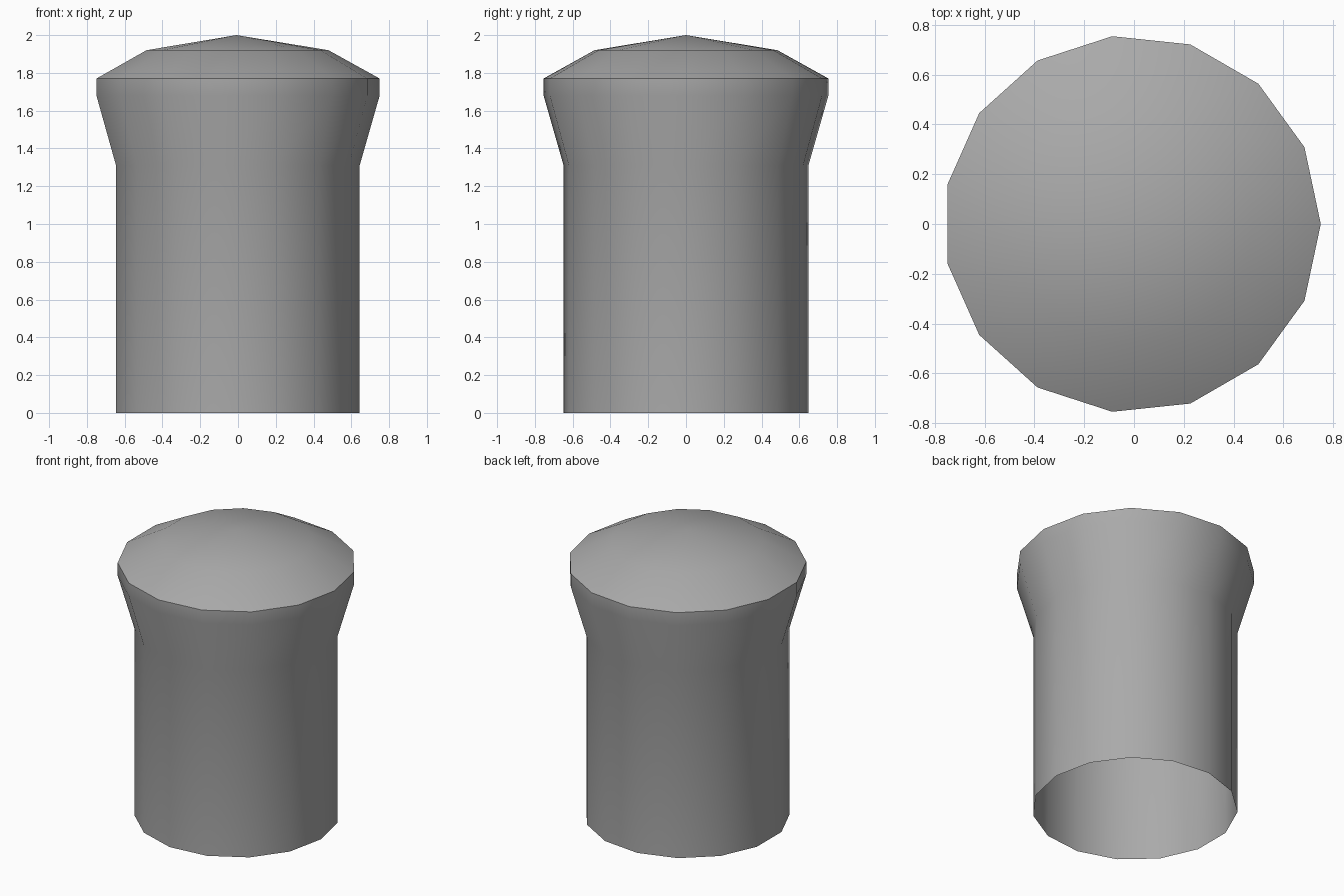
import bpy
import bmesh
from math import cos, sin, tau, radians

cube = bpy.data.objects.get("Cube")
if cube:
    bpy.data.objects.remove(cube, do_unlink=True)

SIDES = 15
SHIFT = -0.008  # centres the odd-sided ring on x

grey = bpy.data.materials.new("plain grey")
grey.use_nodes = True
colour = (0.4, 0.4, 0.4, 1)
grey.diffuse_color = colour
grey.node_tree.nodes["Principled BSDF"].inputs["Base Color"].default_value = colour

# Profile from open base to domed cap: (radius, height)
profile = [(0.652, 0), (0.652, 1.31), (0.758, 1.68), (0.758, 1.77), (0.487, 1.92)]

bm = bmesh.new()
rings = [[bm.verts.new((r * cos(tau * i / SIDES) + SHIFT, r * sin(tau * i / SIDES), z))
          for i in range(SIDES)] for r, z in profile]
tip = bm.verts.new((SHIFT, 0, 2))

# Walls, flared collar and lower dome
for low, high in zip(rings, rings[1:]):
    for i in range(SIDES):
        j = (i + 1) % SIDES
        bm.faces.new((low[i], low[j], high[j], high[i]))

# Dome crown
for i in range(SIDES):
    bm.faces.new((rings[-1][i], rings[-1][(i + 1) % SIDES], tip))

mesh = bpy.data.meshes.new("domed_post")
bm.to_mesh(mesh)
bm.free()
mesh.materials.append(grey)
post = bpy.data.objects.new("domed_post", mesh)
bpy.context.collection.objects.link(post)

# Smooth sides with a crisp rim
bpy.ops.object.select_all(action="DESELECT")
post.select_set(True)
bpy.context.view_layer.objects.active = post
bpy.ops.object.shade_smooth_by_angle(angle=radians(40))
